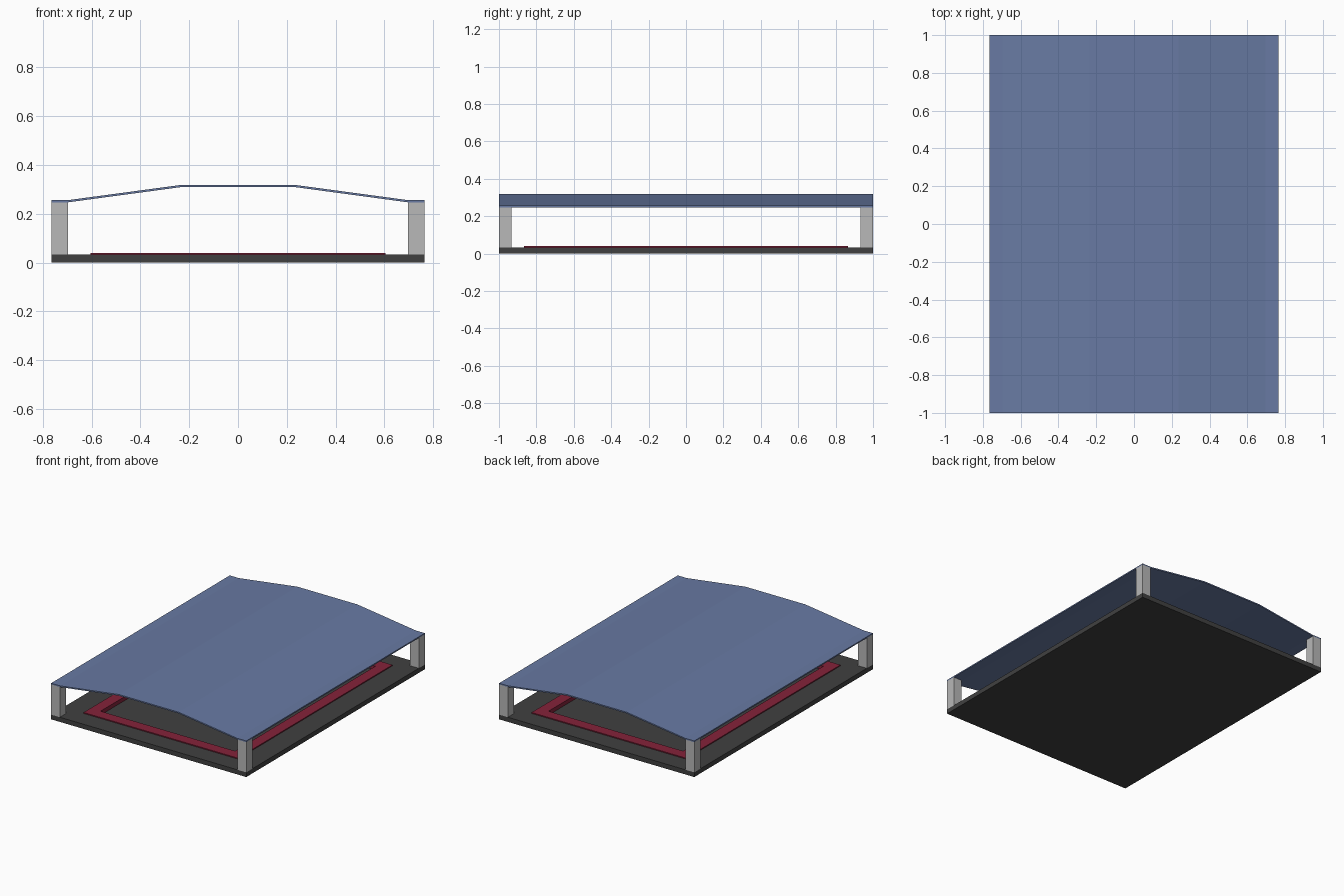
import bpy, bmesh

if "Cube" in bpy.data.objects:
    bpy.data.objects.remove(bpy.data.objects["Cube"])


def material(name, rgb):
    m = bpy.data.materials.new(name)
    lin = [((c / 255 + 0.055) / 1.055) ** 2.4 for c in rgb]
    m.diffuse_color = (*lin, 1)
    m.use_nodes = True
    m.node_tree.nodes["Principled BSDF"].inputs["Base Color"].default_value = m.diffuse_color
    return m


blue = material("slate blue", (104, 122, 163))
dark = material("charcoal", (64, 64, 64))
grey = material("light grey", (184, 184, 184))
red = material("dark red", (132, 34, 58))


def finish(name, bm, mat):
    bmesh.ops.recalc_face_normals(bm, faces=bm.faces)
    me = bpy.data.meshes.new(name)
    bm.to_mesh(me)
    bm.free()
    me.materials.append(mat)
    ob = bpy.data.objects.new(name, me)
    bpy.context.collection.objects.link(ob)
    return ob


def box(name, lo, hi, mat):
    bm = bmesh.new()
    bmesh.ops.create_cube(bm, size=1)
    for v in bm.verts:
        v.co = [(a + b) / 2 + c * (b - a) for a, b, c in zip(lo, hi, v.co)]
    return finish(name, bm, mat)


def frame(name, ox, oy, ix, iy, z0, z1, mat):
    """Rectangular ring with outer half sizes ox, oy and inner ix, iy."""
    bm = bmesh.new()
    corners = [(-1, -1), (1, -1), (1, 1), (-1, 1)]
    sections = [[bm.verts.new((sx * x, sy * y, z)) for x, y, z in
                 ((ox, oy, z0), (ox, oy, z1), (ix, iy, z1), (ix, iy, z0))]
                for sx, sy in corners]
    for i in range(4):
        a, b = sections[i], sections[(i + 1) % 4]
        for k in range(4):
            n = (k + 1) % 4
            bm.faces.new((a[k], b[k], b[n], a[n]))
    return finish(name, bm, mat)


HX, HY = 0.765, 1.0      # half footprint
BASE, EAVE = 0.033, 0.247
OX, OY = 0.605, 0.865    # border outer half size
W = 0.078                # border width
FLOOR = 0.012            # sunken floor inside the border

# Base slab with sunken floor
box("base_floor", (-HX, -HY, 0), (HX, HY, FLOOR), dark)
frame("base_rim", HX, HY, OX - W / 2, OY - W / 2, FLOOR, BASE, dark)

# Red border around the sunken floor
frame("red_border", OX, OY, OX - W, OY - W, FLOOR, 0.040, red)

# Corner posts
P = 0.068
for sx, side in ((-1, "left"), (1, "right")):
    for sy, end in ((-1, "front"), (1, "back")):
        xs = sorted((sx * HX, sx * (HX - P)))
        ys = sorted((sy * HY, sy * (HY - P)))
        box(f"{end}_{side}_post", (xs[0], ys[0], BASE), (xs[1], ys[1], EAVE), grey)

# Thin folded roof sheet
half = [(HX, EAVE), (0.695, EAVE), (0.235, 0.309)]
lower = [(-x, z) for x, z in half] + half[::-1]
profile = lower + [(x, z + 0.009) for x, z in lower[::-1]]
bm = bmesh.new()
rows = [[bm.verts.new((x, y, z)) for x, z in profile] for y in (-HY, HY)]
n = len(profile)
for i in range(n):
    j = (i + 1) % n
    bm.faces.new((rows[0][i], rows[0][j], rows[1][j], rows[1][i]))
for r in rows:
    for i in range(n // 2 - 1):
        bm.faces.new((r[i], r[i + 1], r[n - 2 - i], r[n - 1 - i]))
finish("roof", bm, blue)
